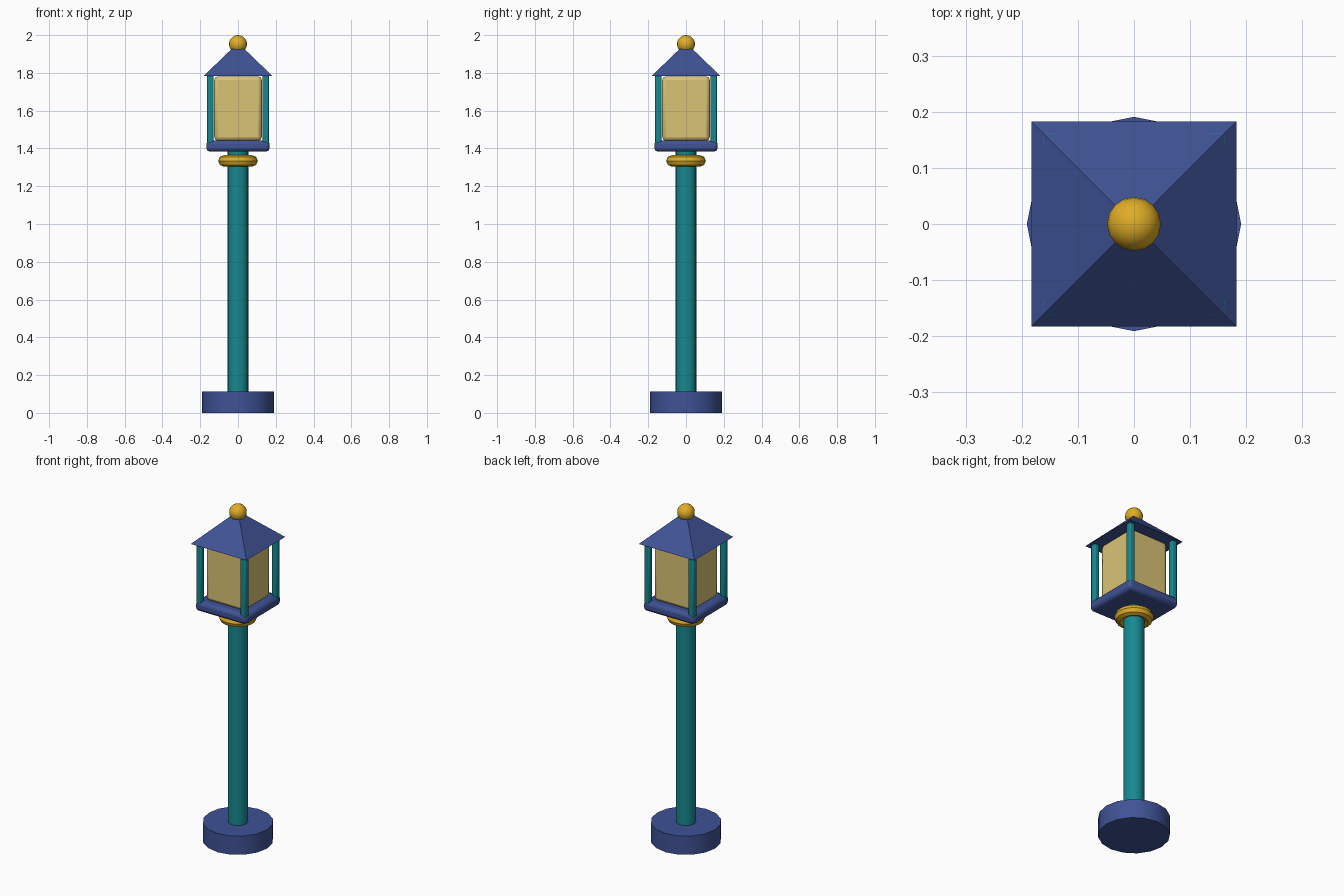
import bpy, math

if "Cube" in bpy.data.objects:
    bpy.data.objects.remove(bpy.data.objects["Cube"])

def material(name, rgb):
    m = bpy.data.materials.new(name)
    m.diffuse_color = (*rgb, 1)
    m.use_nodes = True
    m.node_tree.nodes["Principled BSDF"].inputs["Base Color"].default_value = m.diffuse_color
    return m

TEAL = material("teal", (0.008, 0.25, 0.28))
NAVY = material("navy blue", (0.05, 0.085, 0.30))
GOLD = material("gold", (0.74, 0.42, 0.02))
GLASS = material("warm glass", (0.70, 0.55, 0.18))

def finish(name, mat, bevel=0.0, segs=2):
    o = bpy.context.object
    o.name = name
    o.data.materials.append(mat)
    if bevel:
        b = o.modifiers.new("bevel", 'BEVEL')
        b.width, b.segments = bevel, segs
    bpy.ops.object.shade_smooth_by_angle(angle=math.radians(40))
    return o

def box(name, mat, x, y, half, z0, z1, bevel):
    bpy.ops.mesh.primitive_cube_add(size=1, location=(x, y, (z0 + z1) / 2))
    bpy.context.object.scale = (2 * half, 2 * half, z1 - z0)
    bpy.ops.object.transform_apply(location=False, rotation=False, scale=True)
    return finish(name, mat, bevel)

def cone(name, mat, sides, r0, r1, z0, z1, turn=0.0):
    bpy.ops.mesh.primitive_cone_add(vertices=sides, radius1=r0, radius2=r1, depth=z1 - z0,
                                    location=(0, 0, (z0 + z1) / 2), rotation=(0, 0, turn))
    return finish(name, mat)

# foot and pole
cone("base", NAVY, 16, 0.191, 0.191, 0.0, 0.112)
cone("pole", TEAL, 16, 0.056, 0.056, 0.10, 1.40)

# collar ring under the lantern
bpy.ops.mesh.primitive_torus_add(major_segments=20, minor_segments=8, major_radius=0.075,
                                 minor_radius=0.03, location=(0, 0, 1.334))
finish("collar", GOLD)

# lantern floor, glass and corner posts
box("lantern_floor", NAVY, 0, 0, 0.168, 1.383, 1.443, 0.02)
box("lantern_glass", GLASS, 0, 0, 0.126, 1.440, 1.782, 0.02)
for sx in (-1, 1):
    for sy in (-1, 1):
        box("corner_post", TEAL, sx * 0.146, sy * 0.146, 0.0175, 1.41, 1.807, 0.008)

# square roof and ball finial
cone("roof", NAVY, 4, 0.183 * math.sqrt(2), 0.047, 1.783, 1.927, math.pi / 4)
bpy.ops.mesh.primitive_uv_sphere_add(segments=16, ring_count=10, radius=0.048, location=(0, 0, 1.952))
finish("finial", GOLD)
